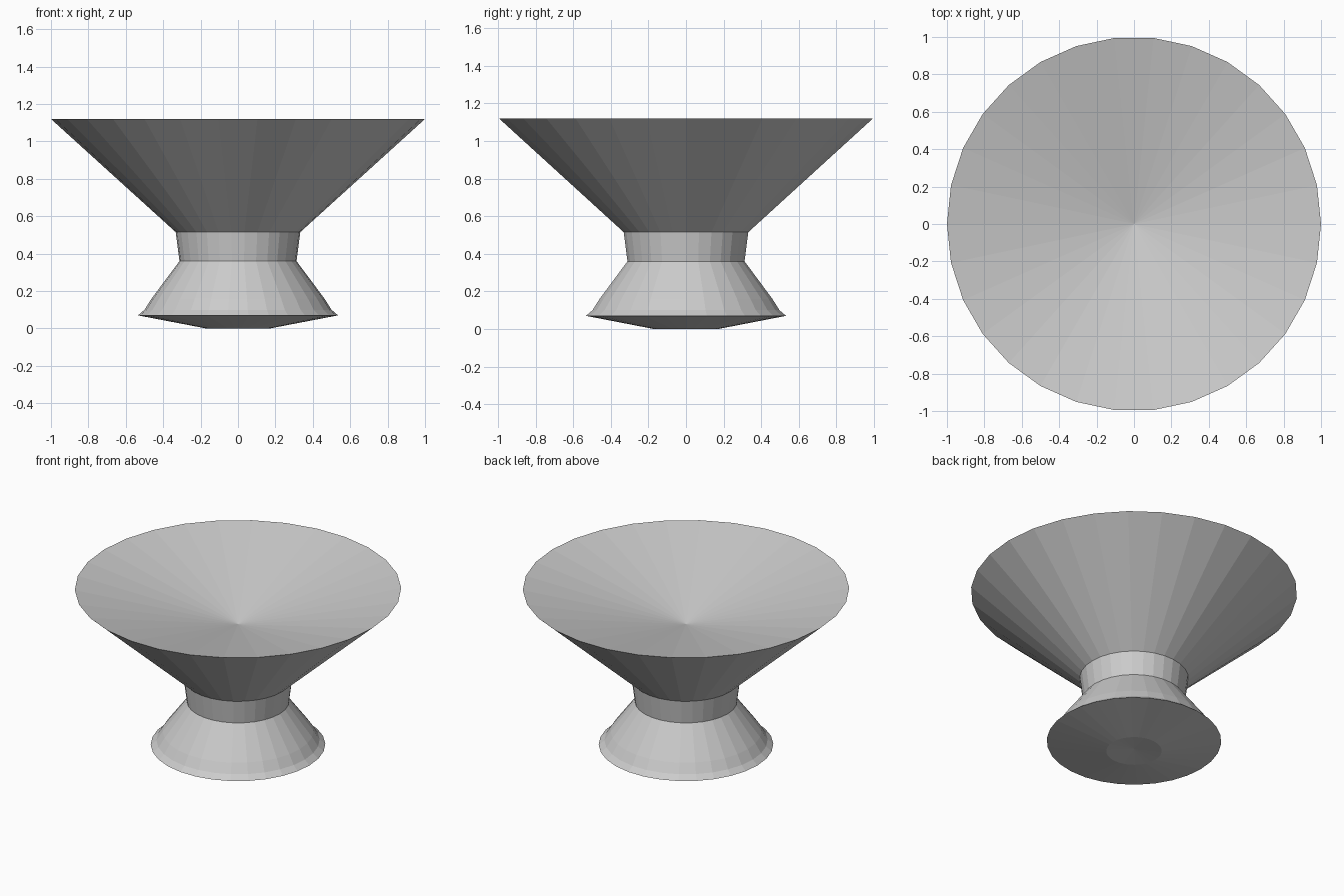
import bpy, bmesh, math

if "Cube" in bpy.data.objects:
    bpy.data.objects.remove(bpy.data.objects["Cube"])

SIDES = 30


def lathe(name, profile):
    """Revolve (radius, z) points around z; zero radius makes a single pole."""
    bm = bmesh.new()
    rings = []
    for r, z in profile:
        n = SIDES if r > 0 else 1
        rings.append([bm.verts.new((r * math.cos(math.tau * i / SIDES),
                                    r * math.sin(math.tau * i / SIDES), z))
                      for i in range(n)])
    for a, b in zip(rings, rings[1:]):
        for i in range(SIDES):
            j = (i + 1) % SIDES
            if len(a) == 1:
                bm.faces.new((a[0], b[j], b[i]))
            elif len(b) == 1:
                bm.faces.new((a[i], a[j], b[0]))
            else:
                bm.faces.new((a[i], a[j], b[j], b[i]))
    mesh = bpy.data.meshes.new(name)
    bm.to_mesh(mesh)
    bm.free()
    obj = bpy.data.objects.new(name, mesh)
    bpy.context.collection.objects.link(obj)
    return obj


# Foot: shallow underside, thin lip and sloping shoulder
foot = [(0, 0.015), (0.17, 0), (0.535, 0.07), (0.50, 0.10), (0.462, 0.16), (0.313, 0.36)]
# Neck, flaring slightly upward
neck = [(0.333, 0.515)]
# Bowl: steep outer cone, sharp rim, shallow conical hollow
bowl = [(1.0, 1.12), (0, 0.882)]

lathe("pedestal_bowl", foot + neck + bowl)
